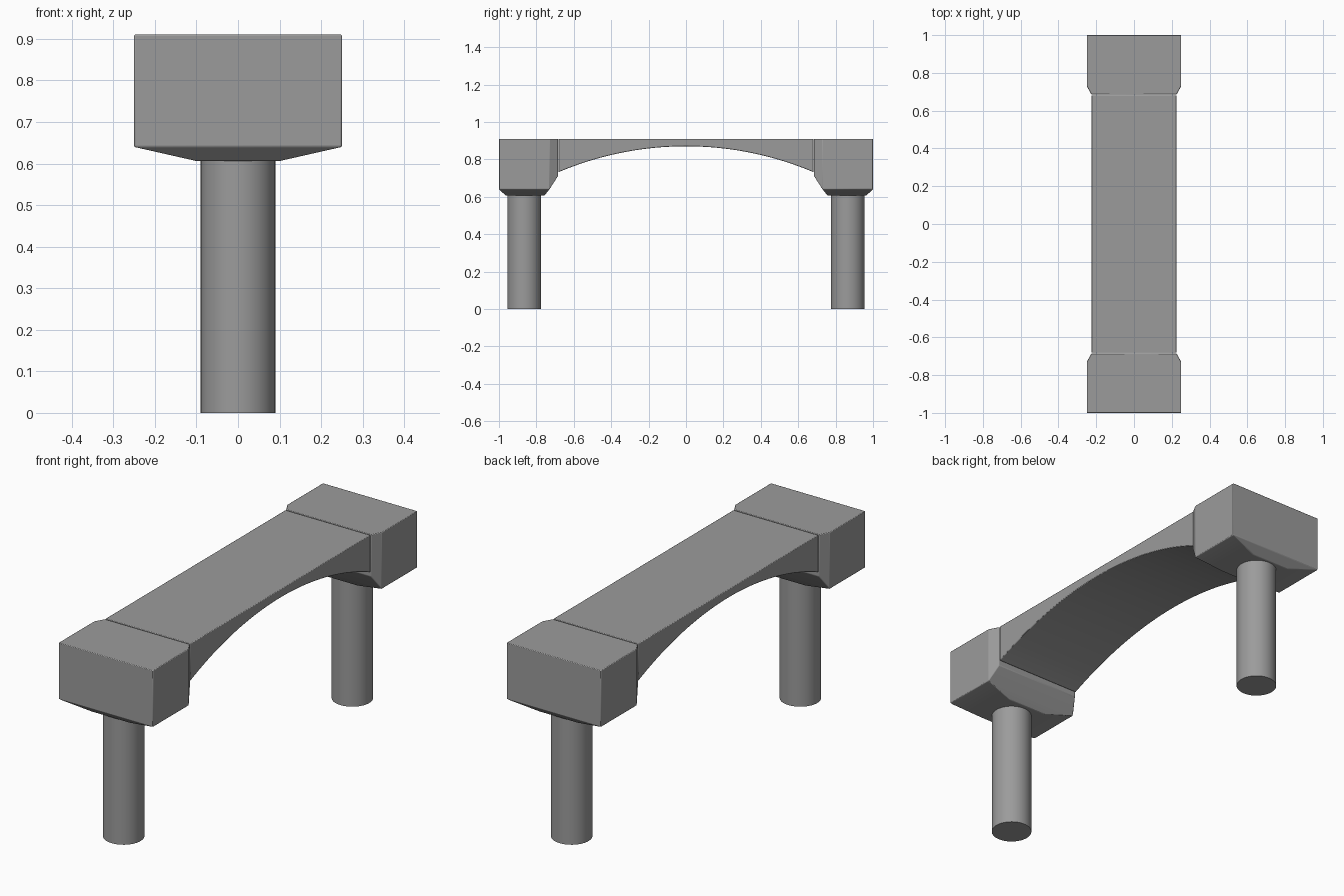
import bpy, bmesh, math

if "Cube" in bpy.data.objects:
    bpy.data.objects.remove(bpy.data.objects["Cube"])

concrete = bpy.data.materials.new("concrete_grey")
concrete.diffuse_color = (0.33, 0.33, 0.33, 1)
concrete.use_nodes = True
concrete.node_tree.nodes["Principled BSDF"].inputs["Base Color"].default_value = concrete.diffuse_color


def finish(bm, name, bevel=0.0):
    """Turn a bmesh into a named object with crisp edges and an optional small bevel."""
    bmesh.ops.recalc_face_normals(bm, faces=bm.faces)
    mesh = bpy.data.meshes.new(name)
    bm.to_mesh(mesh)
    bm.free()
    mesh.materials.append(concrete)
    obj = bpy.data.objects.new(name, mesh)
    bpy.context.collection.objects.link(obj)
    bpy.ops.object.select_all(action='DESELECT')
    obj.select_set(True)
    bpy.context.view_layer.objects.active = obj
    bpy.ops.object.shade_smooth_by_angle(angle=math.radians(25))
    if bevel:
        mod = obj.modifiers.new("soft_edges", 'BEVEL')
        mod.width = bevel
        mod.segments = 2
        mod.limit_method = 'ANGLE'
        mod.angle_limit = math.radians(25)
    return obj


def pier_cap(name, side):
    # Chamfered block tapering down to a narrow flat underside
    corners = [(0.25, 1.0, 0.91), (0.25, 0.73, 0.91), (0.225, 0.685, 0.91),
               (0.25, 1.0, 0.64), (0.25, 0.73, 0.64), (0.225, 0.685, 0.71),
               (0.10, 0.963, 0.606), (0.10, 0.757, 0.606)]
    bm = bmesh.new()
    for sx in (-1, 1):
        for x, y, z in corners:
            bm.verts.new((sx * x, side * y, z))
    bmesh.ops.convex_hull(bm, input=bm.verts)
    bmesh.ops.dissolve_limit(bm, angle_limit=0.02, verts=bm.verts, edges=bm.edges)
    finish(bm, name, 0.003)


def column(name, side):
    # Round column standing on the ground
    bm = bmesh.new()
    bmesh.ops.create_cone(bm, cap_ends=True, segments=48, radius1=0.09,
                          radius2=0.09, depth=0.62)
    bmesh.ops.translate(bm, verts=bm.verts, vec=(0, side * 0.865, 0.31))
    finish(bm, name)


def arched_deck():
    # Flat top, circular arch underneath, extruded across the width
    half, top, spring, crown, steps = 0.681, 0.91, 0.732, 0.87, 40
    rise = crown - spring
    radius = (half ** 2 + rise ** 2) / (2 * rise)
    profile = [(half, top), (-half, top)]
    for i in range(steps + 1):
        y = -half + 2 * half * i / steps
        profile.append((y, crown - radius + math.sqrt(radius ** 2 - y ** 2)))
    bm = bmesh.new()
    face = bm.faces.new([bm.verts.new((-0.225, y, z)) for y, z in profile])
    ext = bmesh.ops.extrude_face_region(bm, geom=[face])
    moved = [v for v in ext["geom"] if isinstance(v, bmesh.types.BMVert)]
    bmesh.ops.translate(bm, verts=moved, vec=(0.45, 0, 0))
    finish(bm, "arched_deck", 0.003)


arched_deck()
for label, side in (("front", -1), ("back", 1)):
    pier_cap(label + "_pier_cap", side)
    column(label + "_column", side)
